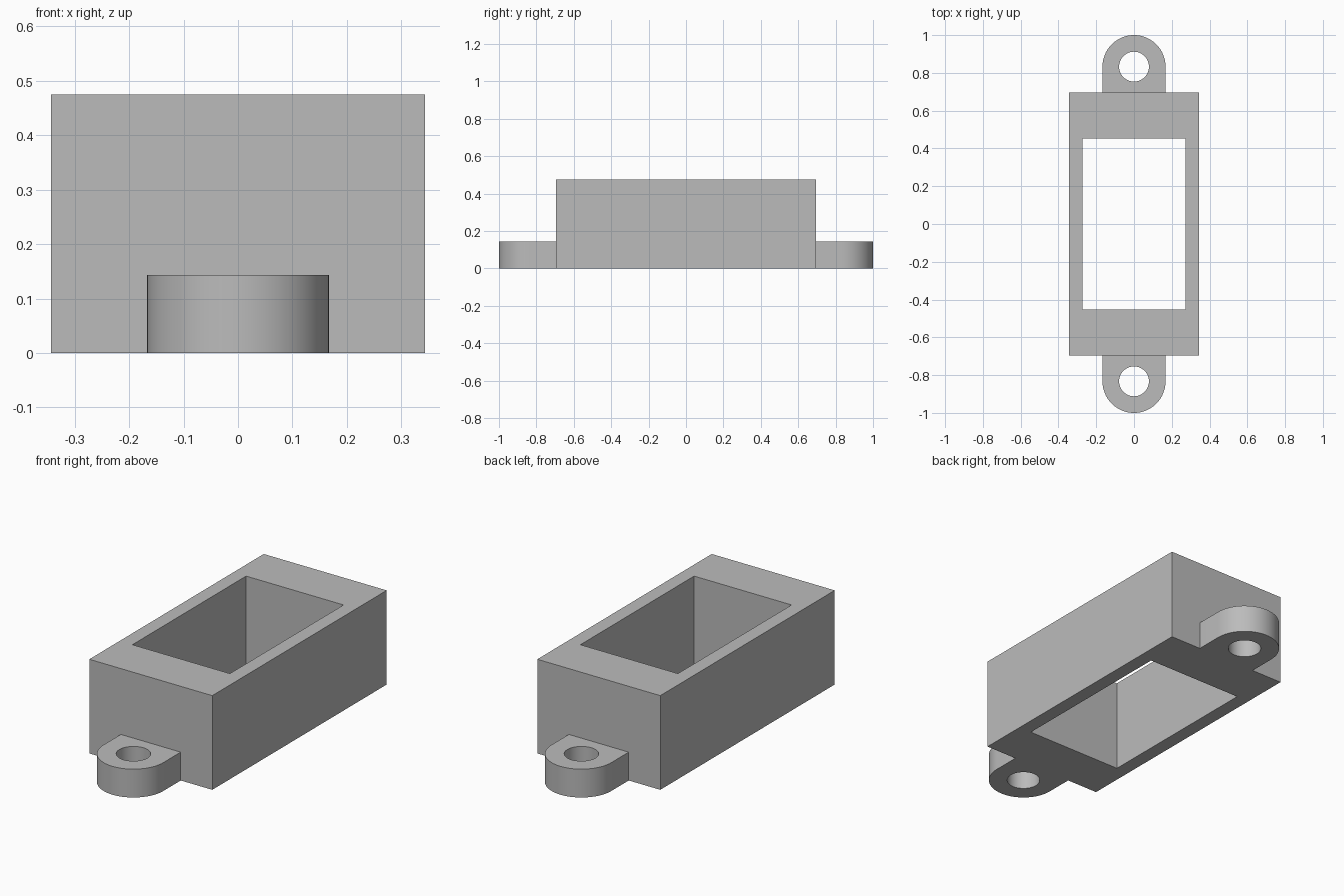
import bpy, bmesh
from math import cos, sin, pi, radians

cube = bpy.data.objects.get("Cube")
if cube:
    bpy.data.objects.remove(cube, do_unlink=True)

# Overall sizes
HALF_X, HALF_Y, HEIGHT = 0.343, 0.695, 0.475
OPEN_X, OPEN_Y = 0.272, 0.453
EAR_Y, EAR_R, EAR_H, HOLE_R = 0.833, 0.167, 0.143, 0.079

grey = bpy.data.materials.new("plain grey")
colour = (0.5, 0.5, 0.5, 1)
grey.diffuse_color = colour
grey.use_nodes = True
grey.node_tree.nodes["Principled BSDF"].inputs["Base Color"].default_value = colour


def rectangle(x, y):
    return [(-x, -y), (x, -y), (x, y), (-x, y)]


def arc(radius, start, sweep, steps, count):
    """Points along an arc centred on the ear hole."""
    angles = [start + sweep * i / steps for i in range(count)]
    return [(radius * cos(a), EAR_Y + radius * sin(a)) for a in angles]


def pierced_plate(name, outline, hole, height):
    """Extrude an outline with one hole through it, standing on z = 0."""
    bm = bmesh.new()
    edges = []
    for loop in (outline, hole):
        verts = [bm.verts.new((x, y, 0)) for x, y in loop]
        edges += [bm.edges.new((a, b)) for a, b in zip(verts, verts[1:] + verts[:1])]
    bmesh.ops.triangle_fill(bm, edges=edges, use_beauty=True, normal=(0, 0, 1))
    result = bmesh.ops.extrude_face_region(bm, geom=bm.faces[:], use_keep_orig=True)
    top = [g for g in result["geom"] if isinstance(g, bmesh.types.BMVert)]
    bmesh.ops.translate(bm, verts=top, vec=(0, 0, height))
    bmesh.ops.recalc_face_normals(bm, faces=bm.faces[:])
    mesh = bpy.data.meshes.new(name)
    bm.to_mesh(mesh)
    bm.free()
    mesh.materials.append(grey)
    obj = bpy.data.objects.new(name, mesh)
    bpy.context.collection.objects.link(obj)
    return obj


# Rectangular housing, open right through
pierced_plate("housing", rectangle(HALF_X, HALF_Y), rectangle(OPEN_X, OPEN_Y), HEIGHT)

# Rounded mounting ears with screw holes, one at each end
ear_outline = [(-EAR_R, HALF_Y), (EAR_R, HALF_Y)] + arc(EAR_R, 0, pi, 32, 33)
screw_hole = arc(HOLE_R, 0, 2 * pi, 48, 48)
for name, turn in (("back_ear", 0), ("front_ear", pi)):
    ear = pierced_plate(name, ear_outline, screw_hole, EAR_H)
    ear.rotation_euler.z = turn
    bpy.ops.object.select_all(action="DESELECT")
    ear.select_set(True)
    bpy.context.view_layer.objects.active = ear
    bpy.ops.object.shade_smooth_by_angle(angle=radians(30))
